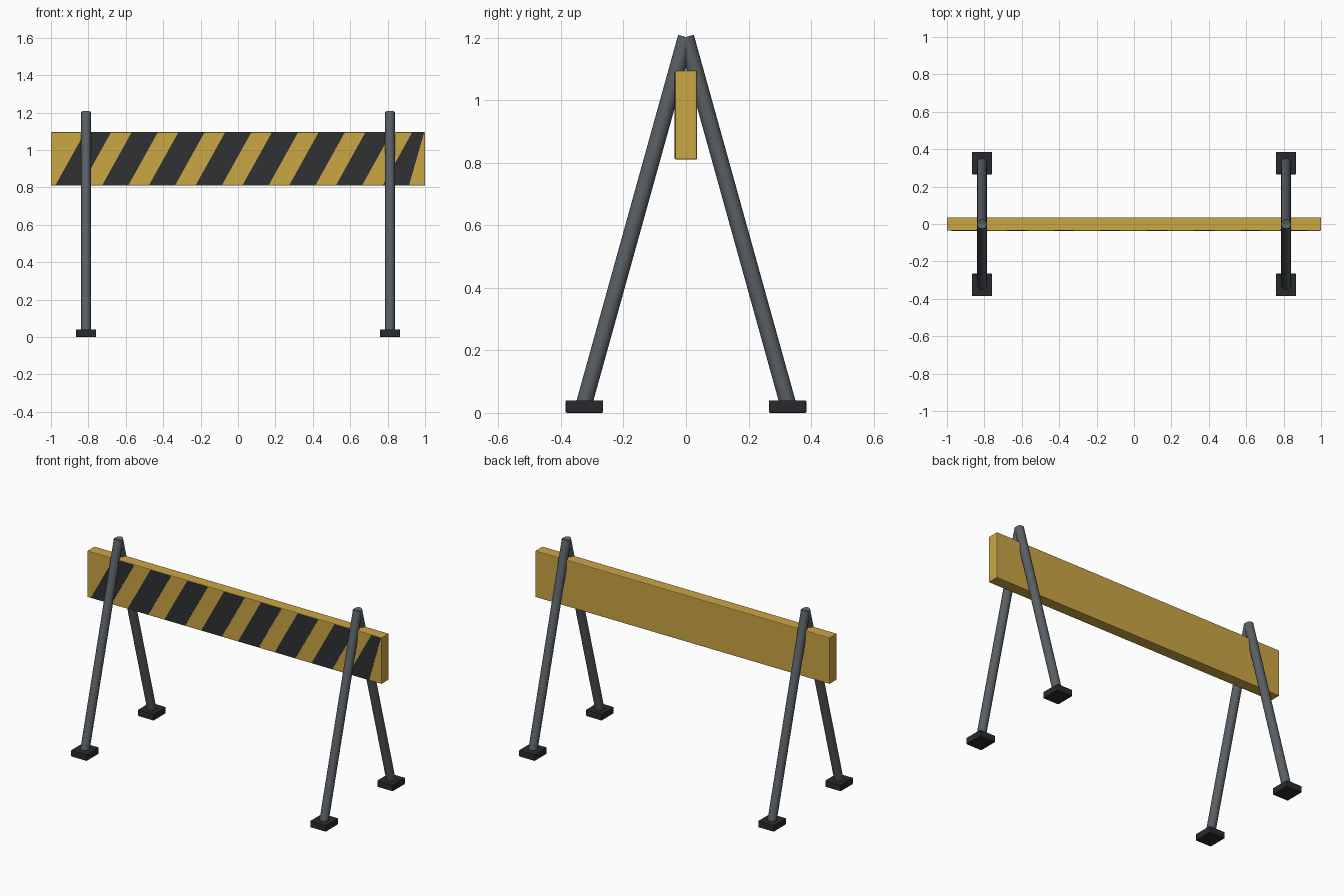
import bpy, bmesh, math
from mathutils import Vector

if "Cube" in bpy.data.objects:
    bpy.data.objects.remove(bpy.data.objects["Cube"])


def material(name, rgb):
    m = bpy.data.materials.new(name)
    m.diffuse_color = (*rgb, 1)
    m.use_nodes = True
    m.node_tree.nodes["Principled BSDF"].inputs["Base Color"].default_value = m.diffuse_color
    return m


YELLOW = material("yellow_paint", (0.60, 0.38, 0.06))
BLACK = material("black_paint", (0.028, 0.031, 0.034))
STEEL = material("dark_steel", (0.10, 0.115, 0.13))
RUBBER = material("rubber", (0.022, 0.023, 0.025))


def box(name, loc, size, mat, bevel):
    bpy.ops.mesh.primitive_cube_add(size=1, location=loc)
    ob = bpy.context.object
    ob.name = name
    ob.scale = size
    bpy.ops.object.transform_apply(location=False, rotation=False, scale=True)
    mod = ob.modifiers.new("edge", 'BEVEL')
    mod.width = bevel
    mod.segments = 2
    ob.data.materials.append(mat)
    return ob


def tube(name, a, b, radius, mat):
    a, b = Vector(a), Vector(b)
    bpy.ops.mesh.primitive_cylinder_add(vertices=20, radius=radius,
                                        depth=(b - a).length, location=(a + b) / 2)
    ob = bpy.context.object
    ob.name = name
    ob.rotation_euler = (b - a).to_track_quat('Z', 'Y').to_euler()
    ob.data.materials.append(mat)
    bpy.ops.object.shade_smooth_by_angle(angle=math.radians(35))
    return ob


# Barrier board
box("board", (0, 0, 0.9525), (2.0, 0.07, 0.285), YELLOW, 0.004)

# Slanted warning stripes on the front; the last one is cut off at the board end
bm = bmesh.new()
for k in range(8):
    x = -0.975 + 0.25 * k
    outline = [(x, 0.813), (x + 0.14, 0.813), (x + 0.295, 1.092), (x + 0.155, 1.092)]
    face = bm.faces.new([bm.verts.new((min(px, 0.995), -0.0362, pz)) for px, pz in outline])
    ext = bmesh.ops.extrude_face_region(bm, geom=[face], use_keep_orig=True)
    for v in ext["geom"]:
        if isinstance(v, bmesh.types.BMVert):
            v.co.y += 0.003
bmesh.ops.recalc_face_normals(bm, faces=bm.faces)
mesh = bpy.data.meshes.new("stripes")
bm.to_mesh(mesh)
bm.free()
mesh.materials.append(BLACK)
bpy.context.collection.objects.link(bpy.data.objects.new("stripes", mesh))

# A-frame legs with rubber feet at both ends
for side, sx in (("left", -1), ("right", 1)):
    for end, sy in (("front", -1), ("back", 1)):
        x = 0.8125 * sx
        tube(f"{end}_{side}_leg", (x, 0.327 * sy, 0.025), (x, 0, 1.202), 0.026, STEEL)
        box(f"{end}_{side}_foot", (x, 0.325 * sy, 0.02), (0.107, 0.12, 0.04), RUBBER, 0.004)
